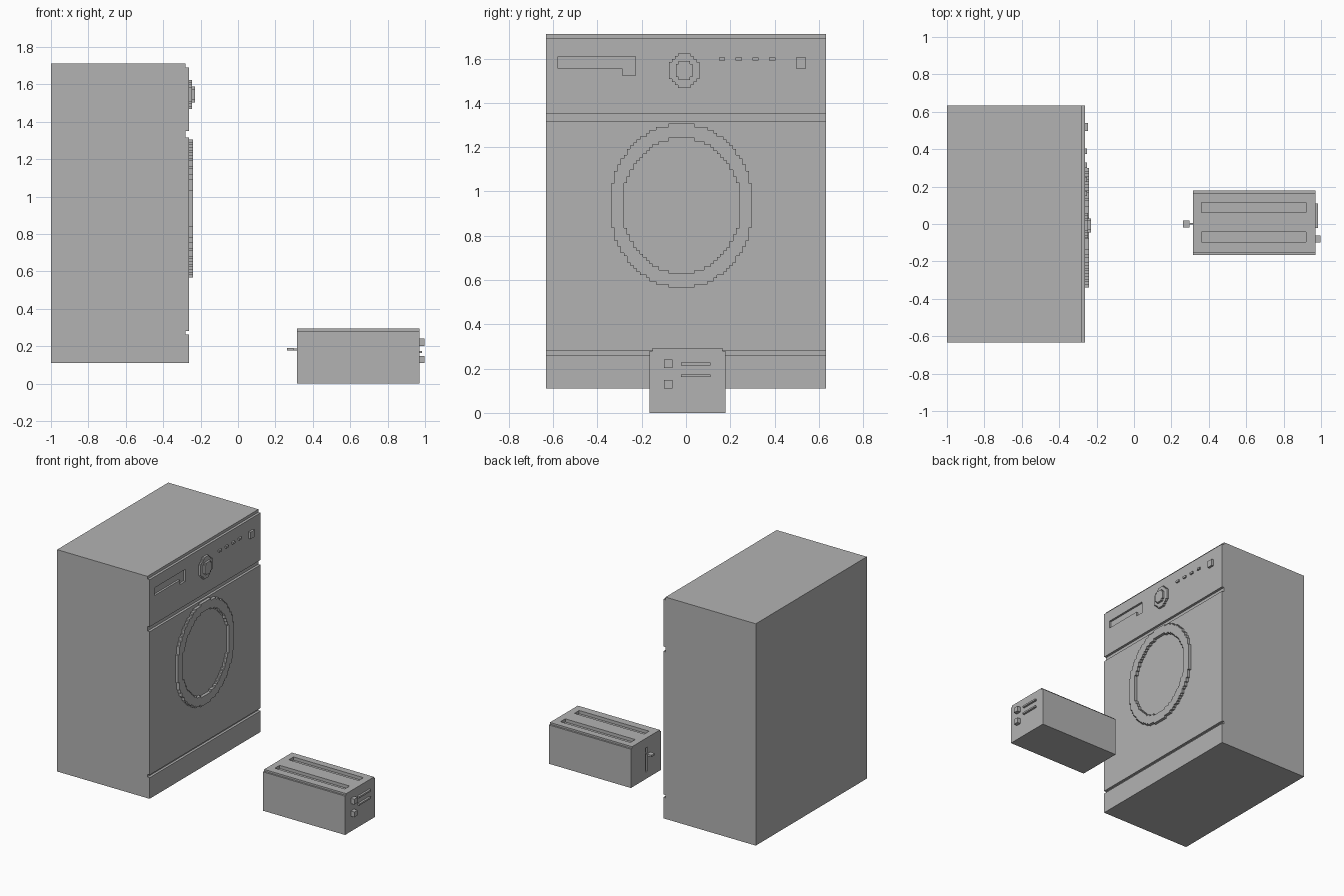
import bpy, bmesh
from math import sqrt
from mathutils import Vector

cube = bpy.data.objects.get("Cube")
if cube:
    bpy.data.objects.remove(cube, do_unlink=True)

# Single enamel colour
grey = bpy.data.materials.new("light grey")
grey.use_nodes = True
grey.diffuse_color = (0.45, 0.45, 0.45, 1)
grey.node_tree.nodes["Principled BSDF"].inputs["Base Color"].default_value = grey.diffuse_color


def prism(name, outline, axis, lo, hi):
    """Extrude a flat outline along X (points are y, z) or Y (points are x, z)."""
    bm = bmesh.new()
    place = (lambda a, b: (lo, a, b)) if axis == "X" else (lambda a, b: (a, lo, b))
    face = bm.faces.new([bm.verts.new(place(a, b)) for a, b in outline])
    top = bmesh.ops.extrude_face_region(bm, geom=[face])["geom"]
    shift = Vector((hi - lo, 0, 0)) if axis == "X" else Vector((0, hi - lo, 0))
    bmesh.ops.translate(bm, vec=shift, verts=[v for v in top if isinstance(v, bmesh.types.BMVert)])
    bmesh.ops.recalc_face_normals(bm, faces=bm.faces)
    mesh = bpy.data.meshes.new(name)
    bm.to_mesh(mesh)
    bm.free()
    mesh.materials.append(grey)
    obj = bpy.data.objects.new(name, mesh)
    bpy.context.collection.objects.link(obj)
    return obj


def rect(a0, a1, b0, b1):
    return [(a0, b0), (a1, b0), (a1, b1), (a0, b1)]


def box(name, x, y, z):
    return prism(name, rect(*y, *z), "X", *x)


def stepped_oval(cy, cz, ry, rz, step):
    """Oval outline made of small square steps."""
    rows = 2 * round(rz / step)
    height = 2 * rz / rows
    side = []
    for i in range(rows):
        z0 = -rz + i * height
        w = ry * sqrt(1 - ((z0 + height / 2) / rz) ** 2)
        w = max(1, round(w / step)) * step
        side += [(w, z0), (w, z0 + height)]
    # drop points repeated by rows of equal width
    side = [p for i, p in enumerate(side) if i == 0 or
            abs(p[0] - side[i - 1][0]) + abs(p[1] - side[i - 1][1]) > 1e-6]
    return [(cy + w, cz + z) for w, z in side] + [(cy - w, cz + z) for w, z in reversed(side)]


def carve(target, cutter):
    cutter.hide_render = True
    cutter.hide_viewport = True
    cutter.display_type = "WIRE"
    mod = target.modifiers.new(cutter.name, "BOOLEAN")
    mod.operation = "DIFFERENCE"
    mod.solver = "EXACT"
    mod.object = cutter


# Washer cabinet: side profile with a stepped top edge and two front grooves
FRONT, INSET = -0.262, -0.28
profile = [(-1, 0.11), (FRONT, 0.11)]
for z0, z1 in ((0.262, 0.282), (1.315, 1.35)):
    profile += [(FRONT, z0), (INSET, z0), (INSET, z1), (FRONT, z1)]
profile += [(FRONT, 1.69), (INSET, 1.69), (INSET, 1.71), (-1, 1.71)]
cabinet = prism("washer_cabinet", profile, "Y", -0.633, 0.633)

# Detergent drawer recess with its finger notch
drawer = [(-0.577, 1.555), (-0.287, 1.555), (-0.287, 1.523), (-0.227, 1.523),
          (-0.227, 1.61), (-0.577, 1.61)]
carve(cabinet, prism("drawer_cutter", drawer, "X", FRONT - 0.015, FRONT + 0.05))

# Door ring
ring = prism("door_ring", stepped_oval(-0.02, 0.936, 0.325, 0.37, 0.0145), "X", FRONT - 0.005, -0.241)
carve(ring, prism("door_opening_cutter", stepped_oval(-0.02, 0.936, 0.268, 0.305, 0.0145),
                  "X", -0.3, -0.2))

# Programme dial
prism("dial_base", stepped_oval(-0.008, 1.546, 0.068, 0.078, 0.0136), "X", FRONT - 0.005, -0.246)
prism("dial_knob", stepped_oval(-0.008, 1.546, 0.038, 0.043, 0.0127), "X", FRONT - 0.005, -0.23)

# Small programme buttons and the power button
for i in range(4):
    y = 0.163 + 0.0755 * i
    box(f"programme_button_{i + 1}", (FRONT - 0.005, -0.25), (y - 0.014, y + 0.014), (1.591, 1.606))
box("power_button", (FRONT - 0.005, -0.246), (0.496, 0.541), (1.556, 1.606))

# Toaster body with a narrower top plate
toaster = prism("toaster_body", [
    (-0.165, 0), (0.178, 0), (0.178, 0.28), (0.165, 0.28),
    (0.165, 0.293), (-0.152, 0.293), (-0.152, 0.28), (-0.165, 0.28)], "X", 0.315, 0.97)

# Bread slots and the lever track
for side, y in (("right", -0.069), ("left", 0.089)):
    carve(toaster, box(f"{side}_slot_cutter", (0.362, 0.92), (y - 0.027, y + 0.027), (0.27, 0.4)))
carve(toaster, box("lever_track_cutter", (0.25, 0.328), (-0.01, 0.012), (0.05, 0.225)))

# Lever
box("lever_stem", (0.295, 0.335), (-0.003, 0.005), (0.178, 0.188))
box("lever_handle", (0.262, 0.298), (-0.018, 0.02), (0.176, 0.19))

# Control buttons and indicator bars
for name, z in (("lower", 0.129), ("upper", 0.221)):
    box(f"{name}_control_button", (0.965, 0.998), (-0.1, -0.062), (z - 0.019, z + 0.019))
for name, z in (("lower", 0.168), ("upper", 0.221)):
    box(f"{name}_indicator_bar", (0.965, 0.985), (-0.022, 0.11), (z - 0.006, z + 0.006))
